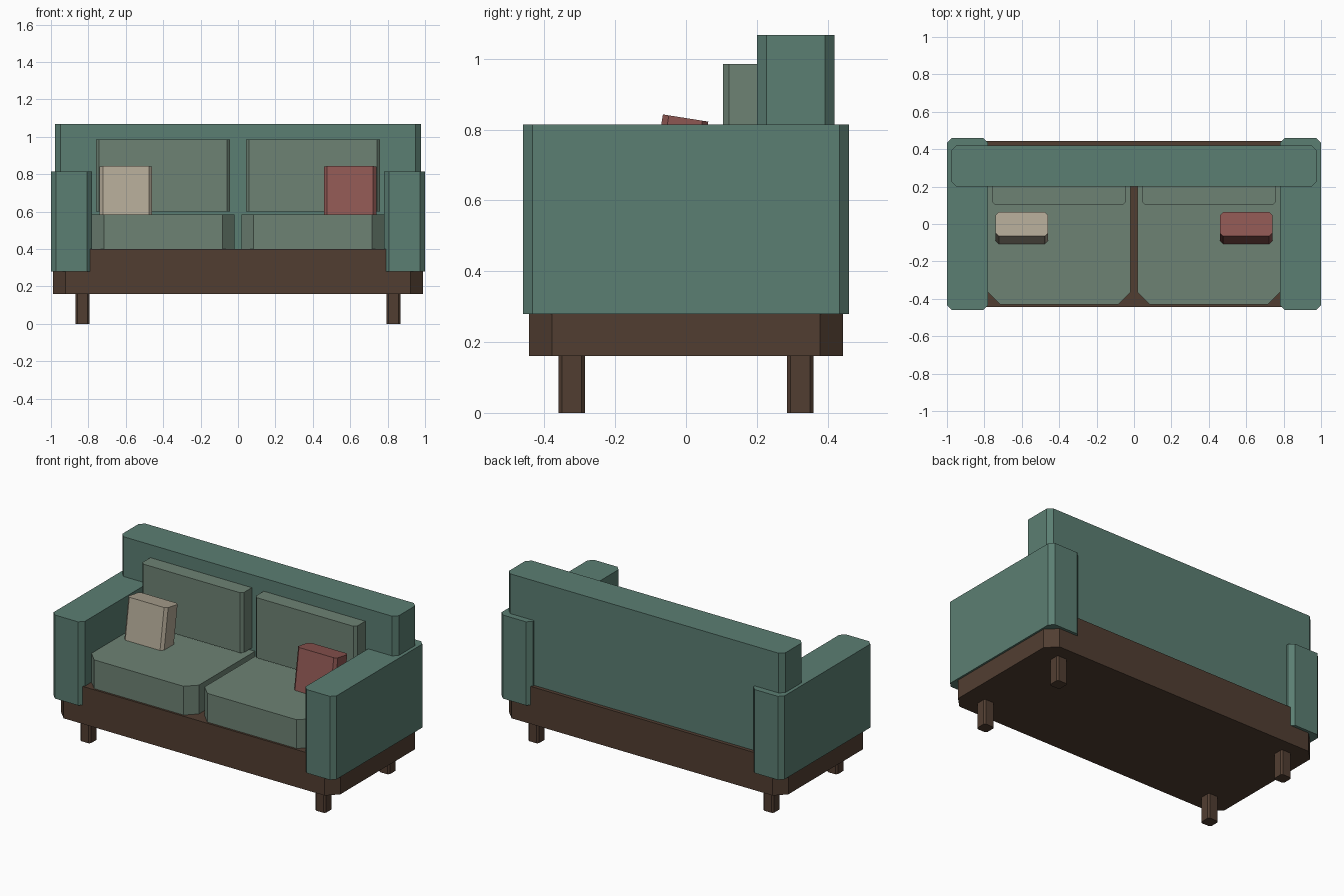
import bpy, bmesh
from math import radians
from mathutils import Matrix

if "Cube" in bpy.data.objects:
    bpy.data.objects.remove(bpy.data.objects["Cube"])


def material(name, rgb):
    m = bpy.data.materials.new(name)
    m.diffuse_color = (*rgb, 1)
    m.use_nodes = True
    m.node_tree.nodes["Principled BSDF"].inputs["Base Color"].default_value = m.diffuse_color
    return m


TEAL = material("teal_fabric", (0.105, 0.21, 0.17))
SAGE = material("sage_fabric", (0.155, 0.225, 0.175))
WOOD = material("dark_wood", (0.083, 0.048, 0.031))
CREAM = material("cream_fabric", (0.44, 0.39, 0.30))
RED = material("red_fabric", (0.27, 0.095, 0.085))


def block(name, x, y, z, cut, mat, tilt=0):
    """Box from (min, max) ranges with chamfered upright edges, tilted about its centre."""
    size = [b - a for a, b in (x, y, z)]
    bm = bmesh.new()
    bmesh.ops.create_cube(bm, size=1, matrix=Matrix.Diagonal((*size, 1)))
    upright = [e for e in bm.edges
               if abs(e.verts[0].co.z - e.verts[1].co.z) > size[2] / 2]
    bmesh.ops.bevel(bm, geom=upright, offset=cut, offset_type='OFFSET',
                    segments=1, affect='EDGES')
    # bevel offset is measured along the adjoining faces of a right-angled edge
    mesh = bpy.data.meshes.new(name)
    bm.to_mesh(mesh)
    bm.free()
    mesh.materials.append(mat)
    ob = bpy.data.objects.new(name, mesh)
    ob.location = [(a + b) / 2 for a, b in (x, y, z)]
    ob.rotation_euler.x = radians(tilt)
    bpy.context.collection.objects.link(ob)
    return ob


# Wooden base and upholstered backrest
block("base_frame", (-0.988, 0.988), (-0.443, 0.443), (0.16, 0.40), 0.065, WOOD)
block("backrest", (-0.978, 0.978), (0.20, 0.42), (0.38, 1.068), 0.028, TEAL)

for side, s, pillow_mat in (("left", -1, CREAM), ("right", 1, RED)):
    def span(a, b):
        return tuple(sorted((s * a, s * b)))

    # Armrest, seat and back cushions
    block(side + "_armrest", span(0.78, 1.0), (-0.461, 0.461), (0.28, 0.814), 0.028, TEAL)
    block(side + "_seat_cushion", span(0.02, 0.78), (-0.43, 0.28), (0.38, 0.584), 0.064, SAGE)
    block(side + "_back_cushion", span(0.042, 0.76), (0.104, 0.24), (0.60, 0.985), 0.017, SAGE)

    # Throw pillow leaning back
    block(side + "_pillow", span(0.46, 0.74), (-0.088, 0.042), (0.5545, 0.8345),
          0.017, pillow_mat, tilt=-9)

    # Legs
    for end, t in (("front", -1), ("back", 1)):
        block(f"{end}_{side}_leg", span(0.794, 0.868),
              tuple(sorted((t * 0.285, t * 0.36))), (0.0, 0.18), 0.01, WOOD)
